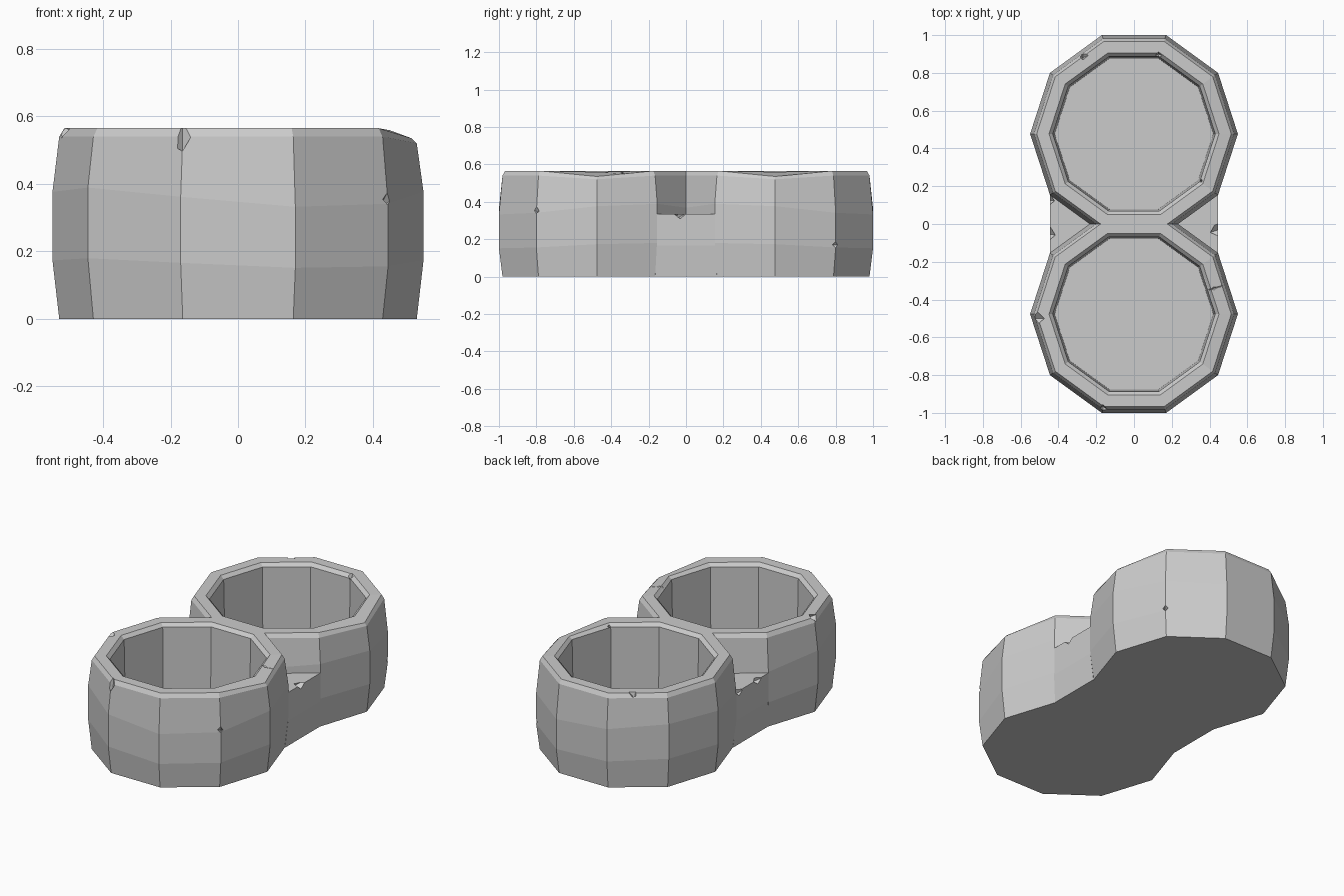
import bpy, bmesh
from math import cos, sin, tau
from mathutils import Vector

if "Cube" in bpy.data.objects:
    bpy.data.objects.remove(bpy.data.objects["Cube"])

SIDES = 10
CENTRE_Y = 0.477

stone = bpy.data.materials.new("grey_stone")
stone.use_nodes = True
stone.diffuse_color = (0.6, 0.6, 0.6, 1)
stone.node_tree.nodes["Principled BSDF"].inputs["Base Color"].default_value = (0.6, 0.6, 0.6, 1)


def make_object(name, bm):
    bmesh.ops.recalc_face_normals(bm, faces=bm.faces)
    mesh = bpy.data.meshes.new(name)
    bm.to_mesh(mesh)
    bm.free()
    mesh.materials.append(stone)
    obj = bpy.data.objects.new(name, mesh)
    bpy.context.collection.objects.link(obj)
    return obj


def loft(bm, rings):
    """Skin closed rings of points and cap both ends."""
    loops = [[bm.verts.new(p) for p in ring] for ring in rings]
    n = len(loops[0])
    for low, high in zip(loops, loops[1:]):
        for i in range(n):
            j = (i + 1) % n
            bm.faces.new((low[i], low[j], high[j], high[i]))
    bm.faces.new(loops[0][::-1])
    bm.faces.new(loops[-1])


# Pot profile: radius, height, hand-carved wobble, wear at the left corner
PROFILE = [
    (0.53, 0.0, 0, 0), (0.55, 0.165, 0.015, 0), (0.55, 0.36, 0.03, 0),
    (0.53, 0.54, 0, 0.02), (0.515, 0.565, 0, 0.03), (0.45, 0.565, 0, 0.006),
    (0.43, 0.545, 0, 0), (0.42, 0.08, 0, 0),
]


def make_pot(name, side):
    rings = []
    for radius, height, wobble, wear in PROFILE:
        ring = []
        for i in range(SIDES):
            a = tau * i / SIDES
            z = height + wobble * cos(a * 2 + side) - (wear if i == 0 else 0)
            ring.append((radius * cos(a), side * CENTRE_Y + radius * sin(a), z))
        rings.append(ring)
    bm = bmesh.new()
    loft(bm, rings)
    return make_object(name, bm)


# Wedge filling the waist between the pots
def make_waist(name, side):
    rings = []
    for x, y, z in ((0.43, 0.165, 0), (0.445, 0.156, 0.165), (0.445, 0.156, 0.335)):
        rings.append([(side * x, -y, z), (side * x, y, z), (side * 0.15, 0, z)])
    bm = bmesh.new()
    loft(bm, rings)
    return make_object(name, bm)


parts = [make_pot("front_pot", -1), make_pot("back_pot", 1),
         make_waist("left_waist", 1), make_waist("right_waist", -1)]

# Chips: pointed cutters given by tip, outer end and radius
CHIPS = [
    ((-0.165, -0.965, 0.46), (-0.165, -1.0, 0.62), 0.05),
    ((0.42, -0.76, 0.33), (0.49, -0.88, 0.40), 0.05),
    ((0.42, 0.76, 0.17), (0.49, 0.87, 0.17), 0.045),
    ((-0.27, 0.88, 0.53), (-0.27, 0.91, 0.62), 0.07),
    ((0.13, 0.90, 0.52), (0.13, 0.88, 0.62), 0.05),
    ((0.36, -0.36, 0.55), (0.56, -0.30, 0.57), 0.025),
    ((-0.46, -0.50, 0.54), (-0.58, -0.50, 0.60), 0.08),
    ((0.365, 0.22, 0.53), (0.33, 0.25, 0.60), 0.03),
    ((0.39, -0.05, 0.31), (0.48, -0.02, 0.36), 0.06),
    ((-0.41, 0.12, 0.30), (-0.47, 0.13, 0.35), 0.05),
    ((-0.41, -0.06, 0.31), (-0.47, -0.05, 0.35), 0.06),
]
bm = bmesh.new()
for tip, end, radius in CHIPS:
    tip, end = Vector(tip), Vector(end)
    axis = tip - end
    matrix = axis.to_track_quat("Z", "Y").to_matrix().to_4x4()
    matrix.translation = (tip + end) / 2
    bmesh.ops.create_cone(bm, cap_ends=True, segments=4, radius1=radius,
                          radius2=0, depth=axis.length, matrix=matrix)
bmesh.ops.remove_doubles(bm, verts=bm.verts, dist=0.0001)
cutter = make_object("chip_cutter", bm)
cutter.hide_render = True

for part in parts:
    cut = part.modifiers.new("chips", "BOOLEAN")
    cut.operation = "DIFFERENCE"
    cut.solver = "EXACT"
    cut.object = cutter

# Bake the chips, then drop the cutter
graph = bpy.context.evaluated_depsgraph_get()
baked = [bpy.data.meshes.new_from_object(p.evaluated_get(graph)) for p in parts]
for part, mesh in zip(parts, baked):
    part.modifiers.clear()
    part.data = mesh
bpy.data.objects.remove(cutter)
